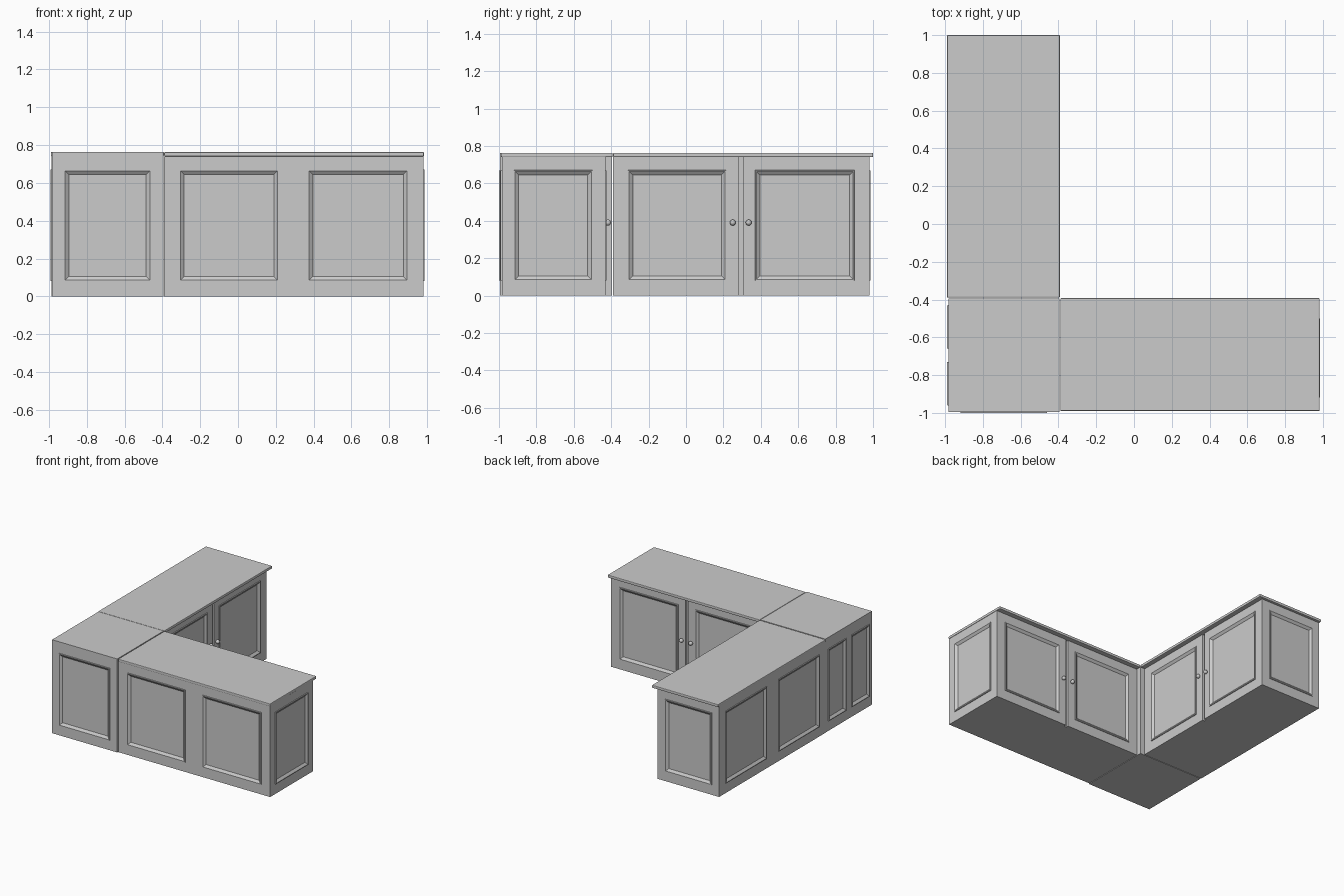
import bpy
import bmesh
from mathutils import Matrix, Vector

cube = bpy.data.objects.get("Cube")
if cube:
    bpy.data.objects.remove(cube)

grey = bpy.data.materials.new("painted_grey")
grey.use_nodes = True
grey.diffuse_color = (0.6, 0.6, 0.6, 1)
grey.node_tree.nodes["Principled BSDF"].inputs["Base Color"].default_value = (0.6, 0.6, 0.6, 1)

# Swapping x and y turns one run of cabinets into the other
SWAP = Matrix(((0, 1, 0, 0), (1, 0, 0, 0), (0, 0, 1, 0), (0, 0, 0, 1)))
PANEL_Z = (0.08, 0.67)
# Moulding profile: (inset, height) steps for lip, ridge, slope and recess
MOULDING = ((0.0, 0.006), (0.006, 0.0), (0.016, -0.012), (0.003, -0.003))


def finish(bm, name, swap=False):
    if swap:
        bm.transform(SWAP)
    bmesh.ops.recalc_face_normals(bm, faces=bm.faces)
    mesh = bpy.data.meshes.new(name)
    bm.to_mesh(mesh)
    bm.free()
    mesh.materials.append(grey)
    obj = bpy.data.objects.new(name, mesh)
    bpy.context.collection.objects.link(obj)
    return obj


def panel_box(name, lo, hi, panels=(), swap=False):
    """Box with moulded panels, each given as (normal axis, sign, start, end)."""
    lo, hi = Vector(lo), Vector(hi)
    bm = bmesh.new()
    bmesh.ops.create_cube(bm, size=1)
    bmesh.ops.scale(bm, vec=hi - lo, verts=bm.verts)
    bmesh.ops.translate(bm, vec=(lo + hi) / 2, verts=bm.verts)
    cuts = {(2, z) for z in PANEL_Z} if panels else set()
    for axis, sign, a, b in panels:
        cuts |= {(1 - axis, a), (1 - axis, b)}
    for axis, value in sorted(cuts):
        normal, point = Vector(), Vector()
        normal[axis], point[axis] = 1, value
        bmesh.ops.bisect_plane(bm, geom=bm.verts[:] + bm.edges[:] + bm.faces[:],
                               plane_co=point, plane_no=normal)
    bm.normal_update()
    chosen = []
    for face in bm.faces:
        c = face.calc_center_median()
        if any(face.normal[axis] * sign > 0.9 and a < c[1 - axis] < b
               and PANEL_Z[0] < c.z < PANEL_Z[1] for axis, sign, a, b in panels):
            chosen.append(face)
    for inset, height in MOULDING:
        if chosen:
            bmesh.ops.inset_individual(bm, faces=chosen, thickness=max(inset, 0.0005),
                                       depth=height, use_even_offset=True)
    return finish(bm, name, swap)


def knob(name, x, swap):
    bm = bmesh.new()
    bmesh.ops.create_uvsphere(bm, u_segments=20, v_segments=12, radius=0.016,
                              matrix=Matrix.Translation((x, -0.417, 0.39)))
    obj = finish(bm, name, swap)
    for poly in obj.data.polygons:
        poly.use_smooth = True


def cabinet_run(label, swap, counter_end):
    start, end, back, front = -0.39, 0.98, -0.985, -0.43
    spans = ((-0.31, 0.215), (0.37, 0.9))
    # Carcass with two panels on the outside and one on the end
    panel_box(label + "_carcass", (start, back, 0), (end, front - 0.02, 0.74),
              [(1, -1, a, b) for a, b in spans] + [(0, 1, -0.92, -0.5)], swap)
    # Pair of doors with a gap between them
    for side, (a, b), span in (("inner", (start, 0.284), spans[0]),
                               ("outer", (0.306, end), spans[1])):
        panel_box(f"{label}_{side}_door", (a, front - 0.02, 0), (b, front, 0.74),
                  [(1, 1, *span)], swap)
    for side, x in (("inner", 0.25), ("outer", 0.335)):
        knob(f"{label}_{side}_knob", x, swap)
    # Overhanging worktop with eased edges
    top = panel_box(label + "_worktop", (start, -0.99, 0.74),
                    (counter_end, -0.392, 0.763), (), swap)
    bevel = top.modifiers.new("eased_edges", "BEVEL")
    bevel.width = 0.005
    bevel.segments = 2


cabinet_run("front_run", False, 0.983)
cabinet_run("side_run", True, 1.0)

# Corner unit joining the two runs
panel_box("corner_unit", (-0.983, -0.994, 0), (-0.395, -0.395, 0.763),
          [(1, -1, -0.92, -0.46), (0, -1, -0.96, -0.73), (0, -1, -0.66, -0.43)])
